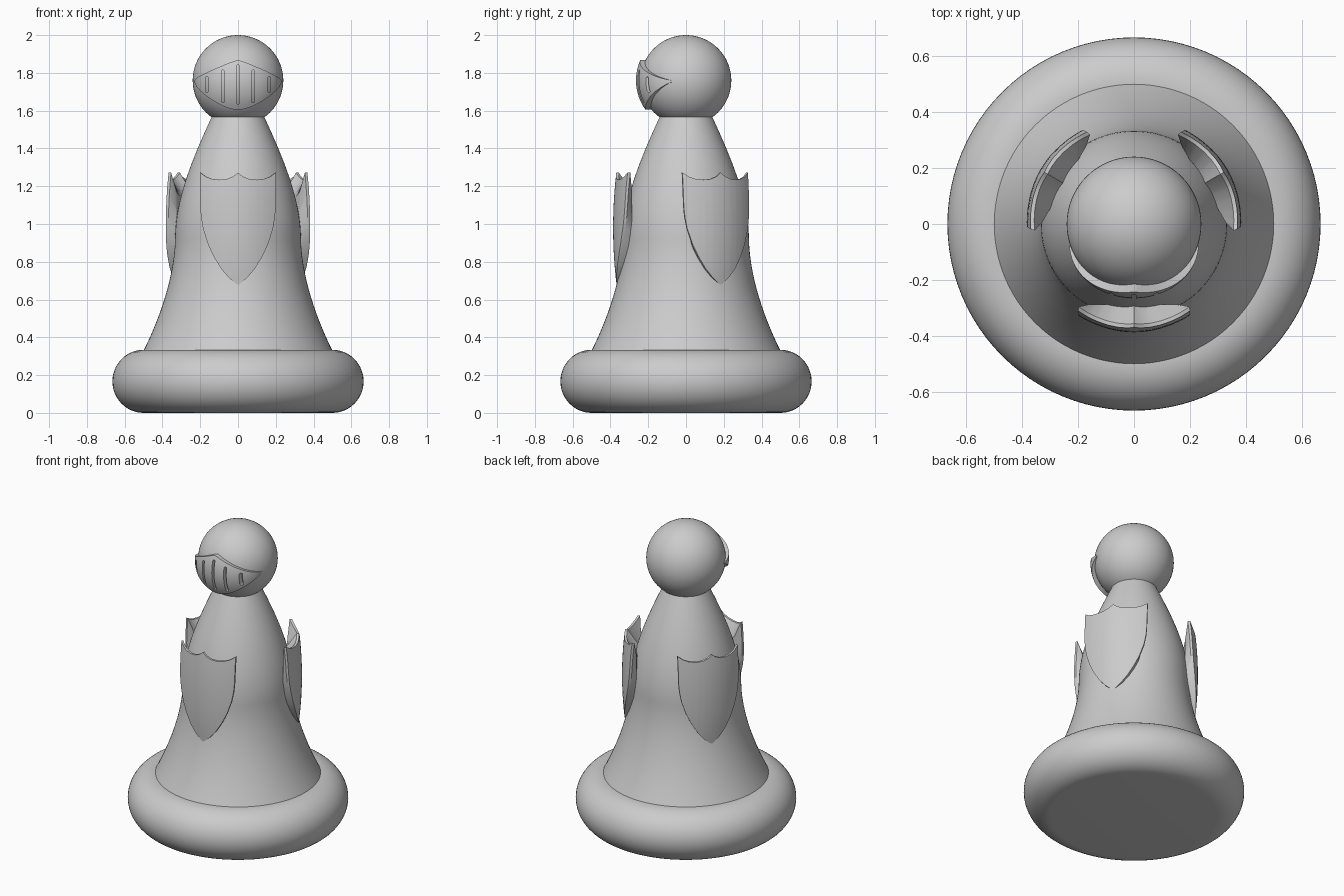
import bpy, bmesh, math
from mathutils import Vector, Matrix
from mathutils.geometry import interpolate_bezier

if "Cube" in bpy.data.objects:
    bpy.data.objects.remove(bpy.data.objects["Cube"])


def finish(name, bm, angle=35):
    bmesh.ops.recalc_face_normals(bm, faces=bm.faces)
    me = bpy.data.meshes.new(name)
    bm.to_mesh(me)
    bm.free()
    ob = bpy.data.objects.new(name, me)
    bpy.context.collection.objects.link(ob)
    smooth(ob, angle)
    return ob


def smooth(ob, angle=35):
    bpy.ops.object.select_all(action='DESELECT')
    ob.select_set(True)
    bpy.context.view_layer.objects.active = ob
    bpy.ops.object.shade_smooth_by_angle(angle=math.radians(angle))


def lathe(name, profile, n=96):
    """Revolve (radius, z) points around z and cap both ends."""
    bm = bmesh.new()
    rings = [[bm.verts.new((r * math.cos(math.tau * i / n), r * math.sin(math.tau * i / n), z))
              for i in range(n)] for r, z in profile]
    for a, b in zip(rings, rings[1:]):
        for i in range(n):
            j = (i + 1) % n
            bm.faces.new((a[i], a[j], b[j], b[i]))
    bm.faces.new(rings[0])
    bm.faces.new(rings[-1])
    return finish(name, bm)


def solid(name, layers, angle=35):
    """Closed solid from same-size point grids; first and last are the skins, others only rims."""
    bm = bmesh.new()
    nu, nv = len(layers[0]), len(layers[0][0])
    border = ([(i, 0) for i in range(nu)] + [(nu - 1, j) for j in range(1, nv)]
              + [(i, nv - 1) for i in range(nu - 2, -1, -1)] + [(0, j) for j in range(nv - 2, 0, -1)])
    loops = []
    for k, grid in enumerate(layers):
        skin = k in (0, len(layers) - 1)
        vs = {(i, j): bm.verts.new(grid[i][j]) for i in range(nu) for j in range(nv)
              if skin or (i, j) in border}
        if skin:
            for i in range(nu - 1):
                for j in range(nv - 1):
                    bm.faces.new((vs[i, j], vs[i + 1, j], vs[i + 1, j + 1], vs[i, j + 1]))
        loops.append([vs[b] for b in border])
    for a, b in zip(loops, loops[1:]):
        for i in range(len(a)):
            j = (i + 1) % len(a)
            bm.faces.new((a[i], a[j], b[j], b[i]))
    return finish(name, bm, angle)


# rounded base
lathe("base", [(0.5 + 0.165 * math.cos(t), 0.167 + 0.167 * math.sin(t))
               for t in (math.radians(-90 + 7.5 * k) for k in range(25))])

# bell-shaped body: flared skirt and tapering shoulders
lower = interpolate_bezier(Vector((.5, .33)), Vector((.41, .51)), Vector((.335, .73)), Vector((.333, .93)), 20)
upper = interpolate_bezier(Vector((.333, .93)), Vector((.33, 1.14)), Vector((.235, 1.36)), Vector((.138, 1.57)), 20)
lathe("body", [(p.x, p.y) for p in lower + upper[1:]])

# head
bm = bmesh.new()
bmesh.ops.create_uvsphere(bm, u_segments=64, v_segments=32, radius=0.24,
                          matrix=Matrix.Translation((0, 0, 1.76)))
finish("head", bm)

# shields: curved heraldic plates, walls tapering back into the body
TIP = [(0, .675), (.05, .717), (.09, .764), (.13, .83), (.16, .895), (.185, .975), (.196, 1.04), (.2, 1.1)]
TOP = [(0, 1.272), (.025, 1.252), (.06, 1.238), (.1, 1.234), (.14, 1.239), (.17, 1.25), (.2, 1.272)]


def lookup(table, x):
    for (x0, z0), (x1, z1) in zip(table, table[1:]):
        if x <= x1 + 1e-6:
            return z0 + (z1 - z0) * (x - x0) / (x1 - x0)


xs = sorted({x for x, _ in TIP + TOP})
xs = [-x for x in xs[:0:-1]] + xs
ROWS = 12
flat = [[(x, lookup(TIP, abs(x)) + (lookup(TOP, abs(x)) - lookup(TIP, abs(x))) * j / ROWS)
         for j in range(ROWS + 1)] for x in xs]


def skin_y(x, z):
    return -0.386 + 1.5 * x * x + 0.2 * (z - 0.98) ** 2


front = [[Vector((x, skin_y(x, z), z)) for x, z in col] for col in flat]
rim = [[Vector((x * .985, skin_y(x, z) + .014, z)) for x, z in col] for col in flat]
back = [[Vector((x * .785, -.286, .8 + (z - .8) * .785)) for x, z in col] for col in flat]
for name, deg in (("front_shield", 0), ("right_shield", 120), ("left_shield", -120)):
    rot = Matrix.Rotation(math.radians(deg), 3, 'Z')
    solid(name, [[[rot @ p for p in col] for col in g] for g in (front, rim, back)], 30)


# visor: lens-shaped shell standing off the head
def visor_grid(radius, taper):
    grid = []
    for i in range(49):
        az = math.radians(-72 + 3 * i)
        s = abs(math.sin(az)) / math.sin(math.radians(72))
        r = radius - taper * s ** 8
        lo, hi = 1.605 + 0.147 * s ** 2, 1.868 - 0.108 * s ** 1.2
        col = []
        for j in range(13):
            z = lo + (hi - lo) * j / 12
            rho = math.sqrt(r * r - (z - 1.76) ** 2)
            col.append((rho * math.sin(az), -rho * math.cos(az), z))
        grid.append(col)
    return grid


visor = solid("visor", [visor_grid(.265, .022), visor_grid(.228, 0)])

# five round-ended slits cut through the visor
for x, lo, hi in ((0, 1.635, 1.842), (.08, 1.642, 1.815), (-.08, 1.642, 1.815),
                  (.165, 1.697, 1.78), (-.165, 1.697, 1.78)):
    bm = bmesh.new()
    w = 0.008
    ring = []
    for k in range(14):
        t = math.pi * (k if k < 7 else k - 1) / 6
        zc = hi - w if k < 7 else lo + w
        ring.append(bm.verts.new((x + w * math.cos(t), -0.4, zc + w * math.sin(t))))
    face = bm.faces.new(ring)
    ext = bmesh.ops.extrude_face_region(bm, geom=[face])
    bmesh.ops.translate(bm, vec=(0, 0.32, 0),
                        verts=[g for g in ext["geom"] if isinstance(g, bmesh.types.BMVert)])
    cutter = finish("slit_cutter", bm)
    cutter.hide_render = True
    mod = visor.modifiers.new("slit", 'BOOLEAN')
    mod.operation, mod.solver, mod.object = 'DIFFERENCE', 'EXACT', cutter
    bpy.context.view_layer.objects.active = visor
    bpy.ops.object.modifier_apply(modifier=mod.name)
    bpy.data.objects.remove(cutter)
smooth(visor)
